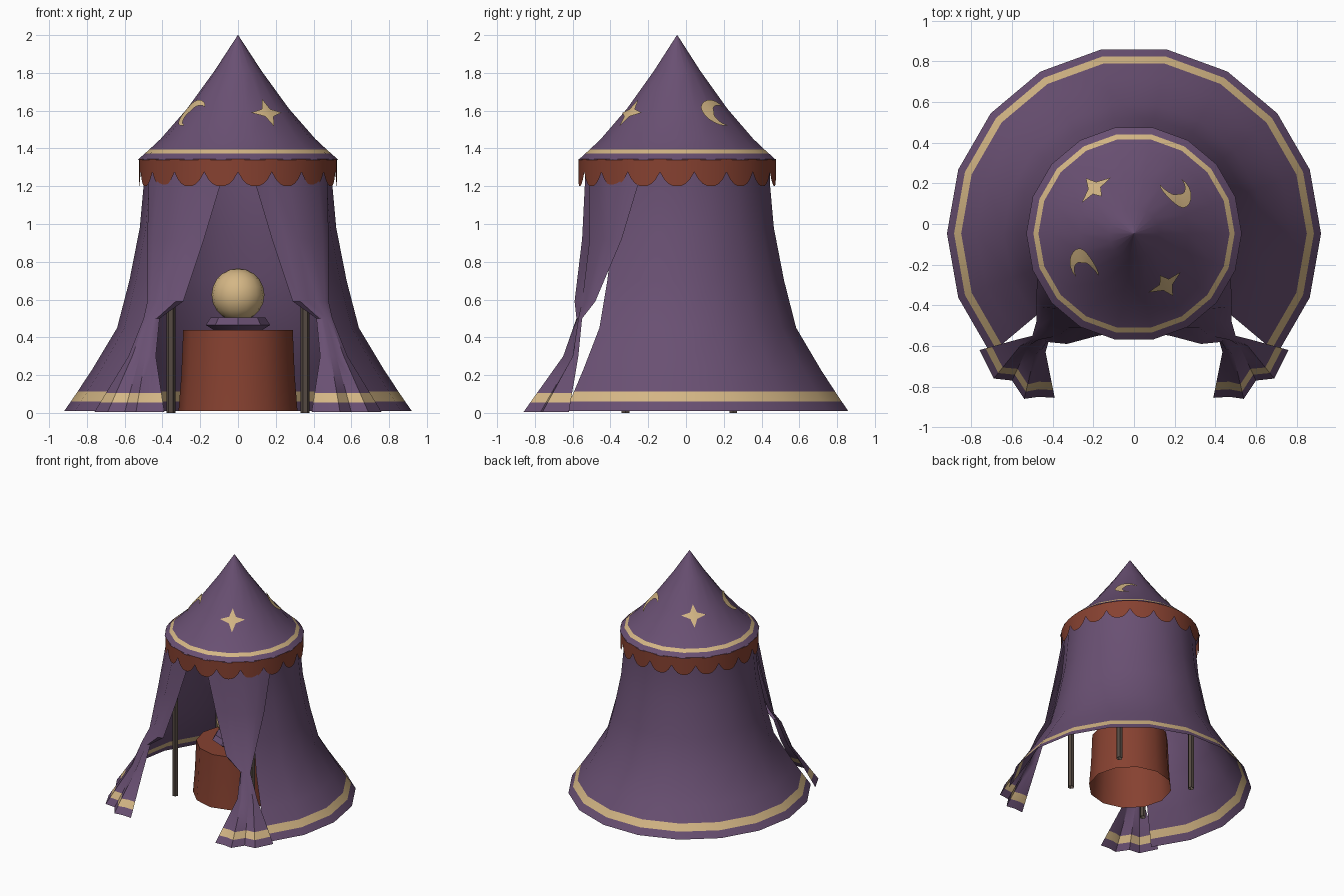
import bpy, math

if "Cube" in bpy.data.objects:
    bpy.data.objects.remove(bpy.data.objects["Cube"])

CY = -0.047   # y of the tent axis


def mat(name, rgb):
    m = bpy.data.materials.new(name)
    m.diffuse_color = (*rgb, 1)
    m.use_nodes = True
    m.node_tree.nodes["Principled BSDF"].inputs["Base Color"].default_value = m.diffuse_color
    return m


PURPLE = mat("purple cloth", (0.142, 0.08, 0.170))
GOLD = mat("pale gold", (0.66, 0.47, 0.235))
RUST = mat("rust red cloth", (0.24, 0.053, 0.03))
WOOD = mat("dark wood", (0.09, 0.068, 0.055))


def make(name, verts, faces, mats, rule=None, smooth=40):
    me = bpy.data.meshes.new(name)
    me.from_pydata(verts, [], faces)
    for m in mats:
        me.materials.append(m)
    ob = bpy.data.objects.new(name, me)
    bpy.context.collection.objects.link(ob)
    if rule:
        for p in me.polygons:
            p.material_index = int(rule(p.center))
    bpy.context.view_layer.objects.active = ob
    ob.select_set(True)
    if smooth:
        bpy.ops.object.shade_smooth_by_angle(angle=math.radians(smooth))
    ob.select_set(False)
    return ob


def grid_faces(rows, cols, wrap=False):
    n = cols if wrap else cols - 1
    return [(i * cols + j, i * cols + (j + 1) % cols,
             (i + 1) * cols + (j + 1) % cols, (i + 1) * cols + j)
            for i in range(rows - 1) for j in range(n)]


def lathe(name, profile, angles, mats, rule=None, wrap=True, center=(0, CY), smooth=40):
    """Revolve (radius, z) points, listed bottom to top, through the given angles."""
    verts = [(center[0] + r * math.cos(math.radians(a)),
              center[1] + r * math.sin(math.radians(a)), z)
             for r, z in profile for a in angles]
    return make(name, verts, grid_faces(len(profile), len(angles), wrap), mats, rule, smooth)


def ring(n):
    return [360 * i / n for i in range(n)]


# tent wall, open at the front, with a gold hem band
wall = [(0.92, 0.01), (0.885, 0.06), (0.85, 0.112), (0.775, 0.225), (0.64, 0.45),
        (0.575, 0.70), (0.52, 0.98), (0.50, 1.2), (0.50, 1.34)]
lathe("tent_wall", wall, range(-40, 221, 20), [PURPLE, GOLD],
      lambda c: 0.06 < c.z < 0.112, wrap=False)

# conical roof with a gold band near the rim
roof = [(0.53, 1.34), (0.495, 1.372), (0.47, 1.394), (0.41, 1.45), (0.27, 1.61),
        (0.125, 1.81), (0.001, 2.0)]
lathe("roof", roof, ring(18), [PURPLE, GOLD], lambda c: 1.372 < c.z < 1.394)

# scalloped valance under the roof rim
N = 18 * 8
val = []
for top in (False, True):
    for i in range(N):
        a = math.radians(-90 + 360 * i / N)
        t = abs(2 * ((i % 8) / 8) - 1)
        z = 1.345 if top else 1.2 + 0.075 * t ** 2.5
        r = 0.523
        val.append((r * math.cos(a), CY + r * math.sin(a), z))
make("valance", val, grid_faces(2, N, True), [RUST])


# roof emblems: thin plates wrapped on the cone
def on_roof(a0, u, v):
    z = 1.585 + v * 0.76
    for (r0, z0), (r1, z1) in zip(roof, roof[1:]):
        if z0 <= z <= z1:
            r = r0 + (r1 - r0) * (z - z0) / (z1 - z0)
    a = math.radians(a0) + u / r
    r += 0.006
    return (r * math.cos(a), CY + r * math.sin(a), z + 0.004)


for k, a0 in enumerate((-58, 131)):
    pts = [(0, 0)]
    for s in (0.5, 1):
        for i in range(8):
            q = s * (0.036 if i % 2 else 0.095)
            pts.append((q * math.cos(i * math.pi / 4), q * math.sin(i * math.pi / 4)))
    faces = [(0, 1 + i, 1 + (i + 1) % 8) for i in range(8)]
    faces += [(1 + i, 9 + i, 9 + (i + 1) % 8, 1 + (i + 1) % 8) for i in range(8)]
    make(f"roof_star_{k + 1}", [on_roof(a0, *p) for p in pts], faces, [GOLD])

for k, a0 in enumerate((45, 213)):
    pts, n = [], 15
    for w in (0, 0.5, 1):
        for i in range(n):
            f = i / (n - 1)
            a = math.radians(25 + 260 * f)
            d = 0.09 - w * 0.072 * math.sin(math.pi * f)
            pts.append((d * math.cos(a), d * math.sin(a)))
    make(f"roof_moon_{k + 1}", [on_roof(a0, *p) for p in pts], grid_faces(3, n), [GOLD])

# tied-back door curtains: rows of (x, y) from outer to inner edge
keys = [
    (0.005, [(.76, -.62), (.69, -.76), (.60, -.77), (.54, -.86), (.47, -.85), (.39, -.855)]),
    (0.30, [(.58, -.57), (.56, -.60), (.52, -.60), (.49, -.65), (.46, -.63), (.435, -.63)]),
    (0.50, [(.50, -.55), (.49, -.56), (.47, -.57), (.45, -.56), (.43, -.58), (.415, -.56)]),
    (0.59, [(.48, -.48), (.46, -.50), (.42, -.53), (.37, -.55), (.33, -.59), (.29, -.57)]),
    (0.92, [(.48, -.34), (.45, -.41), (.38, -.44), (.32, -.51), (.25, -.50), (.18, -.55)]),
    (1.32, [(.47, -.22), (.42, -.33), (.34, -.42), (.25, -.47), (.15, -.51), (.06, -.53)]),
]


def between(z):
    (z0, a), (z1, b) = keys[0], keys[1]
    t = (z - z0) / (z1 - z0)
    return (z, [(p[0] + (q[0] - p[0]) * t, p[1] + (q[1] - p[1]) * t) for p, q in zip(a, b)])


rows = [keys[0], between(0.055), between(0.105)] + keys[1:]
for side, sx in (("left", -1), ("right", 1)):
    verts = [(sx * x, y, z) for z, row in rows for x, y in row]
    make(f"{side}_curtain", verts, grid_faces(len(rows), 6), [PURPLE, GOLD],
         lambda c: 0.055 < c.z < 0.105)

# four tent poles
for side, x in (("left", -0.355), ("right", 0.355)):
    for end, y in (("front", -0.32), ("back", 0.25)):
        lathe(f"{end}_{side}_pole", [(0.024, 0.0), (0.024, 1.32), (0.001, 1.32)], ring(6),
              [WOOD], center=(x, y), smooth=30)

# round draped table, open underneath
lathe("table", [(0.315, 0.01), (0.30, 0.2), (0.29, 0.44), (0.001, 0.44)], ring(12), [RUST])

# cushion and crystal ball
lathe("cushion", [(0.13, 0.44), (0.17, 0.465), (0.145, 0.505), (0.001, 0.505)],
      ring(8), [PURPLE], smooth=30)
ball = [(max(0.001, 0.14 * math.cos(math.radians(t))), 0.625 + 0.14 * math.sin(math.radians(t)))
        for t in range(-90, 91, 18)]
lathe("crystal_ball", ball, ring(16), [GOLD])
